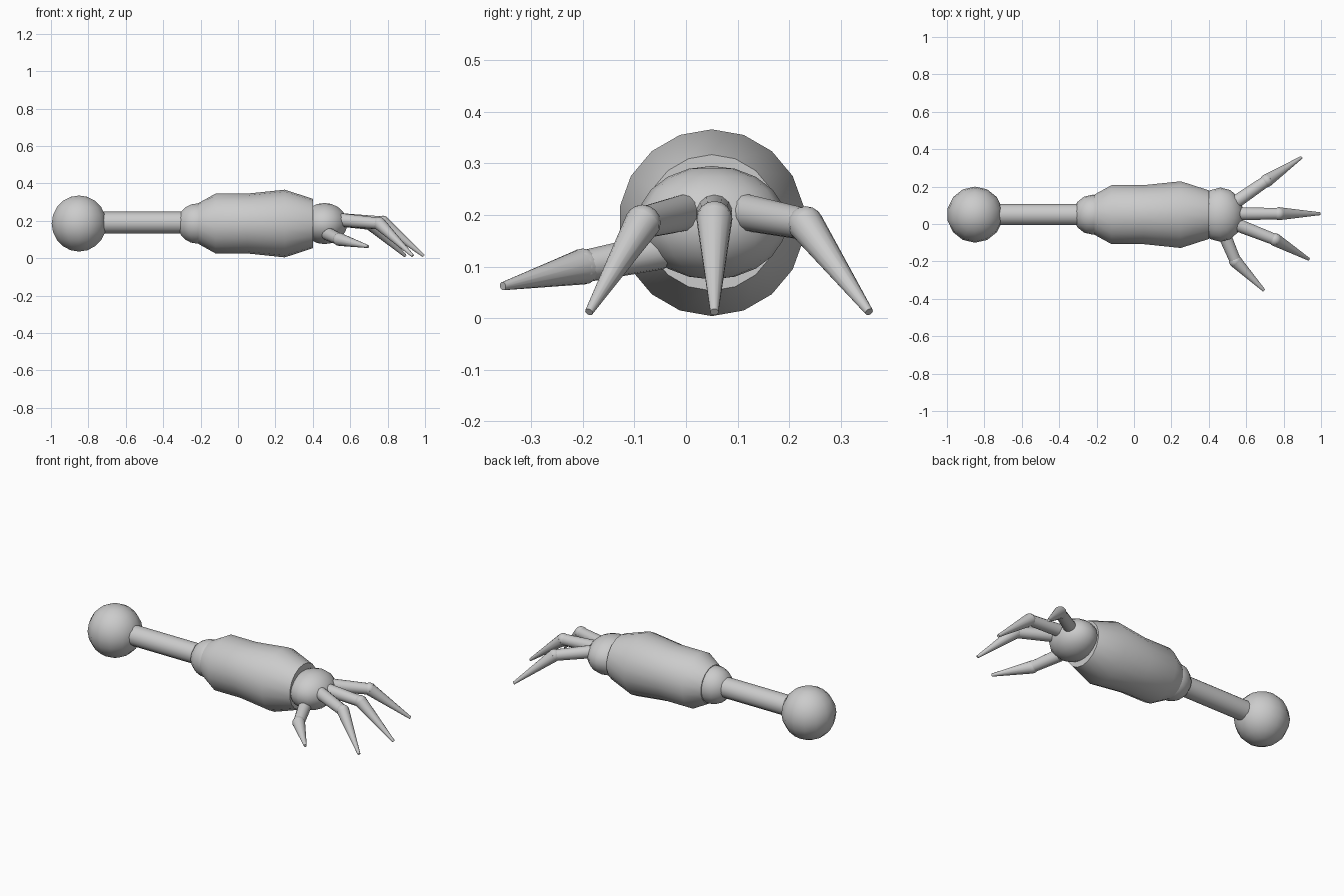
import bpy, math
from mathutils import Vector

if "Cube" in bpy.data.objects:
    bpy.data.objects.remove(bpy.data.objects["Cube"])

CY, CZ = 0.05, 0.185   # arm axis


def smooth(o, name):
    o.name = name
    bpy.ops.object.shade_smooth_by_angle(angle=math.radians(35))
    return o


def ball(name, c, r, scale=(1, 1, 1), seg=14, rings=10):
    bpy.ops.mesh.primitive_uv_sphere_add(segments=seg, ring_count=rings, radius=r, location=c)
    o = bpy.context.object
    o.scale = scale
    return smooth(o, name)


def rod(name, a, b, r1, r2, sides=14):
    a, b = Vector(a), Vector(b)
    bpy.ops.mesh.primitive_cone_add(vertices=sides, radius1=r1, radius2=r2,
                                    depth=(b - a).length, location=(a + b) / 2)
    o = bpy.context.object
    o.rotation_euler = (b - a).to_track_quat('Z', 'Y').to_euler()
    return smooth(o, name)


def lathe_x(name, profile, sides=18):
    verts, faces = [], []
    for x, r in profile:
        for i in range(sides):
            t = 2 * math.pi * i / sides
            verts.append((x, CY + r * math.sin(t), CZ + r * math.cos(t)))
    for k in range(len(profile) - 1):
        for i in range(sides):
            j = (i + 1) % sides
            faces.append((k * sides + j, k * sides + i, (k + 1) * sides + i, (k + 1) * sides + j))
    faces.append(tuple(range(sides)))
    faces.append(tuple(reversed(range(len(verts) - sides, len(verts)))))
    me = bpy.data.meshes.new(name)
    me.from_pydata(verts, [], faces)
    o = bpy.data.objects.new(name, me)
    bpy.context.collection.objects.link(o)
    bpy.ops.object.select_all(action='DESELECT')
    o.select_set(True)
    bpy.context.view_layer.objects.active = o
    return smooth(o, name)


# shoulder, upper arm, elbow
ball("shoulder", (-0.85, CY, CZ), 0.15)
rod("upper_arm", (-0.78, CY, CZ + 0.005), (-0.25, CY, CZ + 0.005), 0.058, 0.058)
ball("elbow", (-0.22, CY, CZ), 0.107)

# bulging forearm
lathe_x("forearm", [(-0.21, 0.11), (-0.12, 0.16), (0.05, 0.16), (0.25, 0.181), (0.4, 0.132)])

# palm
ball("palm", (0.462, CY, CZ), 1, (0.125, 0.145, 0.11))

# fingers and thumb: base, knuckle, tip
digits = {
    "outer_finger": ((0.54, 0.115, 0.205), (0.71, 0.232, 0.182), (0.894, 0.355, 0.012)),
    "middle_finger": ((0.54, 0.055, 0.205), (0.775, 0.055, 0.192), (0.993, 0.055, 0.012)),
    "inner_finger": ((0.54, 0.0, 0.205), (0.755, -0.084, 0.185), (0.934, -0.188, 0.012)),
    "thumb": ((0.48, -0.05, 0.13), (0.543, -0.2, 0.1), (0.695, -0.355, 0.062)),
}
for n, (a, b, c) in digits.items():
    rod(n + "_base", a, b, 0.036, 0.031)
    ball(n + "_knuckle", b, 0.035, seg=12, rings=8)
    rod(n + "_tip", b, c, 0.035, 0.008)
